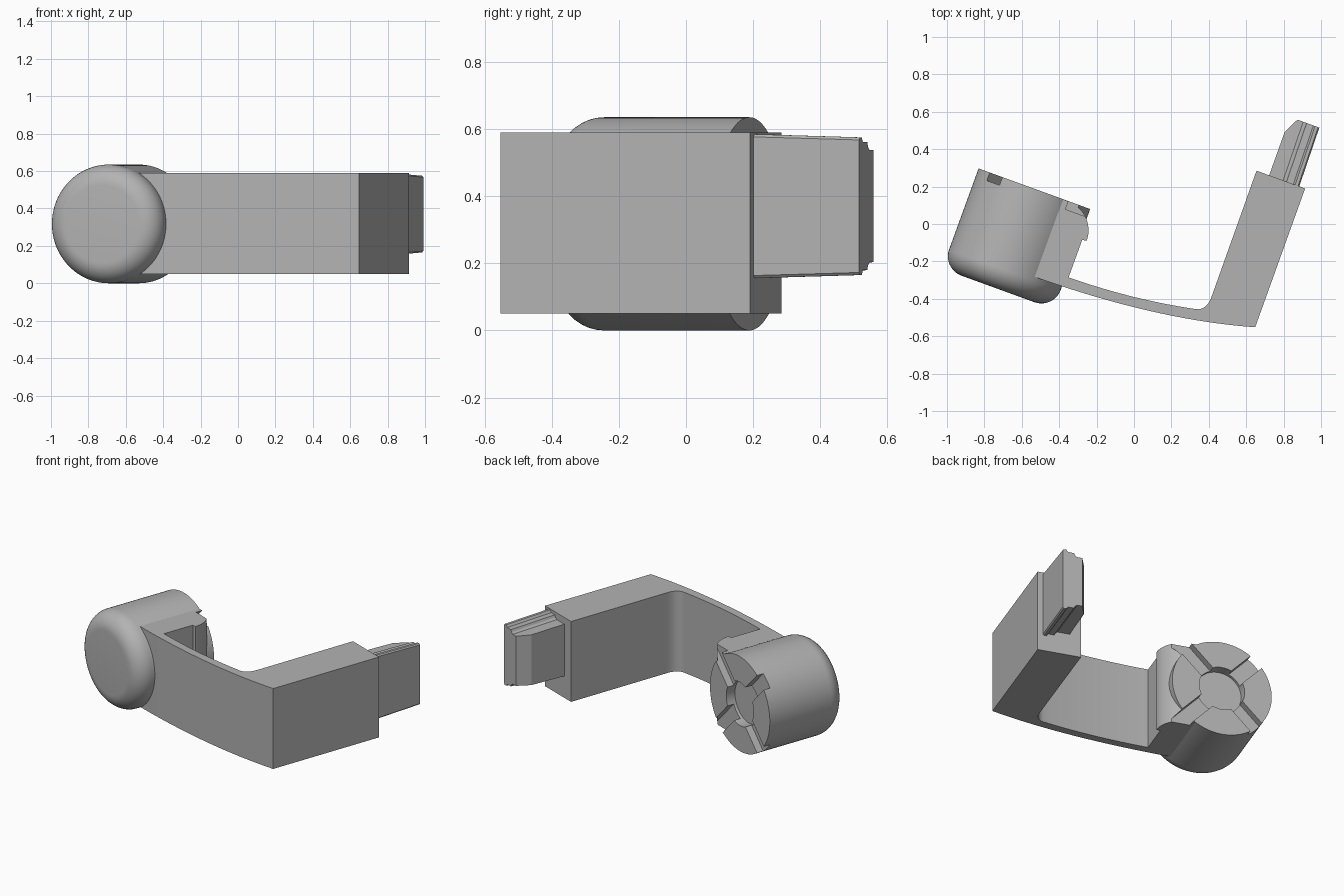
import bpy, bmesh, math
from mathutils import Matrix

if "Cube" in bpy.data.objects:
    bpy.data.objects.remove(bpy.data.objects["Cube"])

TILT = math.radians(-20)          # the barrel and plug axes lean 20 degrees in plan
ROT = Matrix.Rotation(TILT, 4, 'Z')
C, S = math.cos(TILT), math.sin(TILT)

grey = bpy.data.materials.new("light_grey")
grey.diffuse_color = (0.45, 0.45, 0.45, 1)
grey.use_nodes = True
grey.node_tree.nodes["Principled BSDF"].inputs["Base Color"].default_value = grey.diffuse_color


def plan(u, v):
    """Tilted plan coordinates to world x, y."""
    return (u * C - v * S, u * S + v * C)


def make(name, rings, close_rings=False):
    """Skin a list of equal point rings and cap both ends."""
    bm = bmesh.new()
    vs = [[bm.verts.new(p) for p in r] for r in rings]
    n = len(rings[0])
    for a, b in zip(vs, vs[1:]):
        for i in range(n):
            j = (i + 1) % n
            bm.faces.new((a[i], a[j], b[j], b[i]))
    bm.faces.new(vs[0][::-1])
    bm.faces.new(vs[-1])
    bmesh.ops.recalc_face_normals(bm, faces=bm.faces[:])
    me = bpy.data.meshes.new(name)
    bm.to_mesh(me)
    bm.free()
    me.materials.append(grey)
    ob = bpy.data.objects.new(name, me)
    bpy.context.collection.objects.link(ob)
    return ob


def bezier(a, b, c, n):
    return [tuple((1 - t) ** 2 * a[k] + 2 * t * (1 - t) * b[k] + t * t * c[k] for k in (0, 1))
            for t in (i / n for i in range(n + 1))]


# Barrel: lathe profile (radius, v) with rounded front and recessed back
BU, BZ, R, F = -0.565, 0.3175, 0.3175, 0.11
V0, V1 = -0.575, -0.005
profile = [(R - F + F * math.sin(a), V0 + F - F * math.cos(a))
           for a in (math.pi / 2 * i / 10 for i in range(11))]
profile += [(R, V1), (0.145, V1), (0.145, V1 - 0.065)]
N = 96
rings = []
for r, v in profile:
    ring = []
    for i in range(N):
        a = 2 * math.pi * i / N
        ring.append((*plan(BU + r * math.cos(a), v), BZ + r * math.sin(a)))
    rings.append(ring)
barrel = make("barrel", rings)

# Arm: hook beside the barrel, curved thin bar and thick straight end in one outline
hook = [plan(-0.40, -0.006)]
hook += [plan(-0.372 + 0.165 * math.sin(a), -0.171 + 0.165 * math.cos(a))
         for a in (math.pi / 2 * i / 14 for i in range(15))]
hook += [plan(-0.231, -0.174)]
inner = bezier(plan(-0.231, -0.388), (-0.01, -0.405), (0.33, -0.455), 16)
fillet = bezier((0.345, -0.456), (0.395, -0.45), (0.416, -0.385), 8)
tip = [(0.655, 0.285), (0.915, 0.19)]
outer = bezier((0.648, -0.552), (0.12, -0.515), (-0.54, -0.28), 24)
outline = hook + inner + fillet + tip + outer
arm = make("arm", [[(x, y, z) for x, y in outline] for z in (0.05, 0.59)])

# Crossed slots cut in the back face of barrel and hook
for k in (1, -1):
    bm = bmesh.new()
    bmesh.ops.create_cube(bm, size=1, matrix=ROT @ Matrix.Translation((BU, 0.0, BZ))
                          @ Matrix.Rotation(math.radians(46 * k), 4, 'Y')
                          @ Matrix.Diagonal((1.2, 0.102, 0.1, 1)))
    me = bpy.data.meshes.new("slot_cutter")
    bm.to_mesh(me)
    bm.free()
    me.materials.append(grey)
    cutter = bpy.data.objects.new("slot_cutter", me)
    bpy.context.collection.objects.link(cutter)
    cutter.hide_render = True
    for ob in (barrel, arm):
        m = ob.modifiers.new("slot", 'BOOLEAN')
        m.operation, m.solver, m.object = 'DIFFERENCE', 'EXACT', cutter
        bpy.context.view_layer.objects.active = ob
        bpy.ops.object.modifier_apply(modifier=m.name)
    bpy.data.objects.remove(cutter)

# Plug: outer plate with side rails and a chamfered inner block, tapered to the end
half = [(0.762, 0.207), (0.755, 0.215), (0.738, 0.215), (0.728, 0.2), (0.69, 0.2),
        (0.683, 0.185), (0.67, 0.175), (0.59, 0.175)]
section = half + [(u, -h) for u, h in reversed(half)]
rings = []
for v, k, umin in ((0.47, 1.0, 0.588), (0.737, 0.965, 0.594), (0.823, 0.953, 0.637)):
    rings.append([(*plan(max(u, umin) - (0.762 - 0.755) * (v - 0.47) / 0.353, v), 0.37 + h * k)
                  for u, h in section])
plug = make("plug", rings)

# Smooth curved surfaces, keep hard edges
for ob in (barrel, arm, plug):
    bpy.ops.object.select_all(action='DESELECT')
    ob.select_set(True)
    bpy.context.view_layer.objects.active = ob
    bpy.ops.object.shade_smooth_by_angle(angle=math.radians(25))
